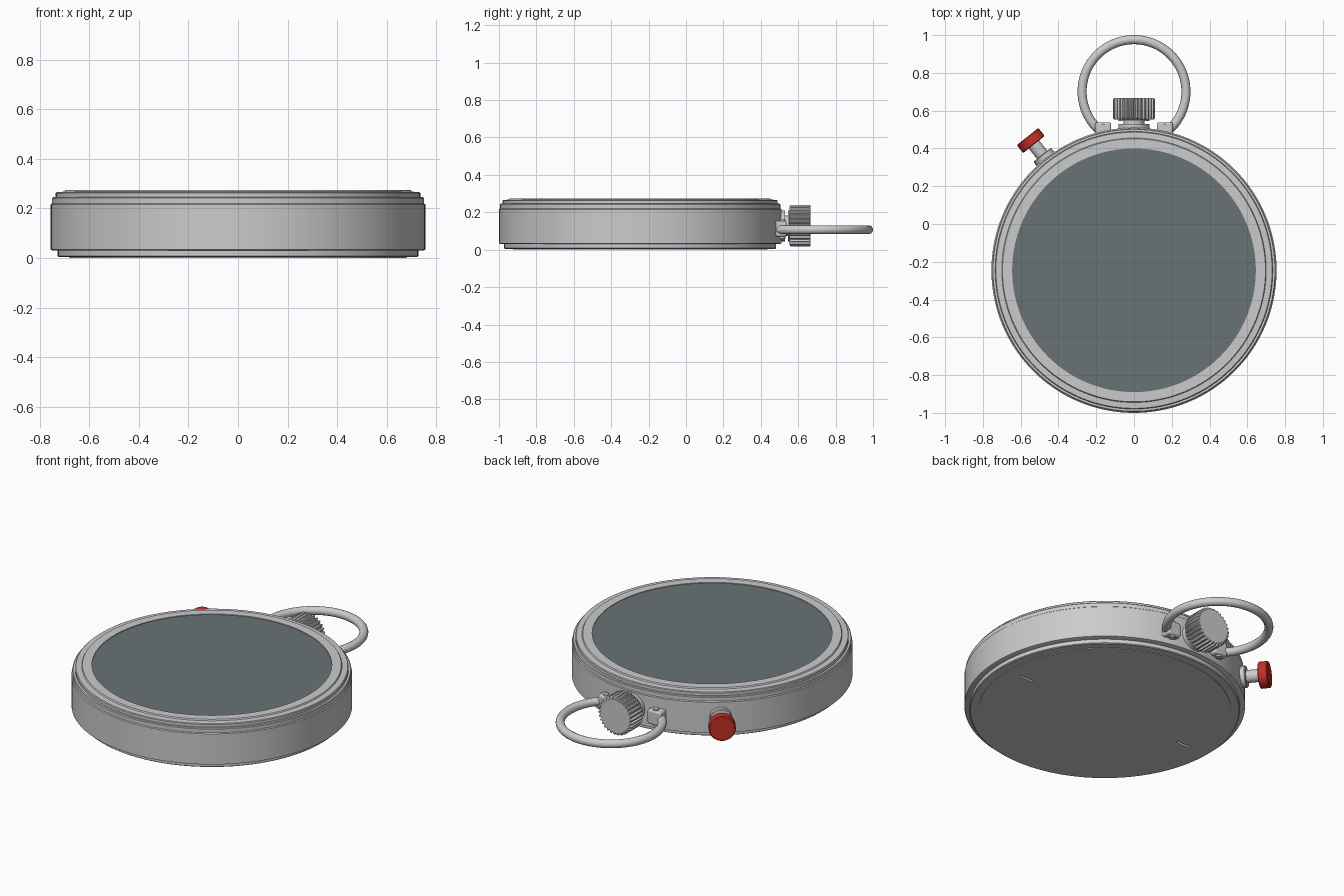
import bpy, bmesh
from math import sin, cos, pi, radians
from mathutils import Vector

if "Cube" in bpy.data.objects:
    bpy.data.objects.remove(bpy.data.objects["Cube"])

CY = -0.245        # centre of the case in y
UP = Vector((0, 0, 1))


def material(name, color):
    m = bpy.data.materials.new(name)
    m.diffuse_color = color
    m.use_nodes = True
    m.node_tree.nodes["Principled BSDF"].inputs["Base Color"].default_value = m.diffuse_color
    return m


glass_mat = material("dark_glass", (0.14, 0.17, 0.18, 1))
red_mat = material("red_paint", (0.55, 0.03, 0.02, 1))


def finish(bm, name, mat=None):
    bmesh.ops.remove_doubles(bm, verts=bm.verts, dist=1e-5)
    bmesh.ops.recalc_face_normals(bm, faces=bm.faces)
    me = bpy.data.meshes.new(name)
    bm.to_mesh(me)
    bm.free()
    ob = bpy.data.objects.new(name, me)
    bpy.context.collection.objects.link(ob)
    if mat:
        me.materials.append(mat)
    return ob


def smooth(ob):
    bpy.ops.object.select_all(action='DESELECT')
    ob.select_set(True)
    bpy.context.view_layer.objects.active = ob
    bpy.ops.object.shade_smooth_by_angle(angle=radians(30))


def lathe(name, profile, origin, axis=UP, segs=48, mat=None, closed=False, teeth=0):
    """Spin (radius, height) points about an axis; teeth > 0 gives a ribbed rim."""
    bm = bmesh.new()
    n = teeth * 4 if teeth else segs
    rings = []
    for r, h in profile:
        ring = []
        for i in range(n):
            a = 2 * pi * i / n
            k = 0.91 if teeth and i % 4 > 1 else 1
            ring.append(bm.verts.new((r * k * cos(a), r * k * sin(a), h)))
        rings.append(ring)
    pairs = list(zip(rings, rings[1:]))
    if closed:
        pairs.append((rings[-1], rings[0]))
    else:
        bm.faces.new(rings[0])
        bm.faces.new(rings[-1])
    for a, b in pairs:
        for i in range(n):
            j = (i + 1) % n
            bm.faces.new((a[i], a[j], b[j], b[i]))
    ob = finish(bm, name, mat)
    ob.location = origin
    ob.rotation_mode = 'QUATERNION'
    ob.rotation_quaternion = axis.to_track_quat('Z', 'Y')
    smooth(ob)
    return ob


def box(name, centre, size):
    bm = bmesh.new()
    bmesh.ops.create_cube(bm, size=1)
    bmesh.ops.scale(bm, vec=size, verts=bm.verts)
    ob = finish(bm, name)
    ob.location = centre
    return ob


# Case band, back cover, stepped bezel and glass
centre = (0, CY, 0)
lathe("case_band", [(0.745, 0.03), (0.755, 0.034), (0.755, 0.216), (0.748, 0.222)], centre, segs=128)
back = lathe("case_back", [(0.68, 0), (0.68, 0.004), (0.722, 0.004), (0.727, 0.008), (0.727, 0.035)],
             centre, segs=128)
lathe("bezel", [(0.645, 0.21), (0.75, 0.21), (0.75, 0.242), (0.746, 0.246), (0.735, 0.246),
                (0.735, 0.262), (0.731, 0.266), (0.70, 0.268), (0.696, 0.275), (0.645, 0.275)],
      centre, segs=128, closed=True)
lathe("glass", [(0.647, 0.215), (0.647, 0.271)], centre, segs=128, mat=glass_mat)

# Two opener slots in the back cover
for s in (-1, 1):
    cutter = box("slot_cutter", (s * 0.55, CY, 0), (0.09, 0.014, 0.03))
    mod = back.modifiers.new("slot", 'BOOLEAN')
    mod.object = cutter
    mod.operation = 'DIFFERENCE'
    mod.solver = 'EXACT'
    bpy.context.view_layer.update()
    bpy.context.view_layer.objects.active = back
    bpy.ops.object.modifier_apply(modifier=mod.name)
    bpy.data.objects.remove(cutter)

# Winding crown on its stem
Y = Vector((0, 1, 0))
crown_at = (0, 0, 0.128)
lathe("crown_stem", [(0.083, 0.47), (0.083, 0.53), (0.055, 0.53), (0.055, 0.545),
                     (0.083, 0.545), (0.083, 0.56)], crown_at, Y)
lathe("crown", [(0.106, 0.554), (0.112, 0.56), (0.112, 0.66), (0.106, 0.666)], crown_at, Y, teeth=30)

# Red side pusher
ang = radians(38.5)
push = Vector((-sin(ang), cos(ang), 0))
push_at = (0, CY, 0.127)
lathe("pusher_stem", [(0.06, 0.73), (0.06, 0.777), (0.056, 0.781), (0.035, 0.781), (0.035, 0.86)],
      push_at, push)
lathe("pusher_cap", [(0.068, 0.851), (0.073, 0.855), (0.073, 0.9), (0.068, 0.905)],
      push_at, push, mat=red_mat)

# Lugs with pins that hold the bow
for s, side in ((-1, "left"), (1, "right")):
    lug = box(side + "_lug", (s * 0.163, 0.5, 0.112), (0.085, 0.076, 0.085))
    bev = lug.modifiers.new("bevel", 'BEVEL')
    bev.width = 0.01
    bev.segments = 2
    smooth(lug)
    lathe(side + "_lug_pin", [(0.016, 0.06), (0.016, 0.162)], (s * 0.163, 0.515, 0), segs=24)

# Bow: open ring running from lug to lug
R, start = 0.275, radians(-54)
sweep = pi - 2 * start
curve = bpy.data.curves.new("bow", 'CURVE')
curve.dimensions = '3D'
curve.bevel_depth = 0.024
curve.bevel_resolution = 5
curve.use_fill_caps = True
spline = curve.splines.new('POLY')
N = 72
spline.points.add(N)
for i, p in enumerate(spline.points):
    a = start + sweep * i / N
    p.co = (R * cos(a), 0.701 + R * sin(a), 0.107, 1)
spline.use_smooth = True
bow = bpy.data.objects.new("bow", curve)
bpy.context.collection.objects.link(bow)
